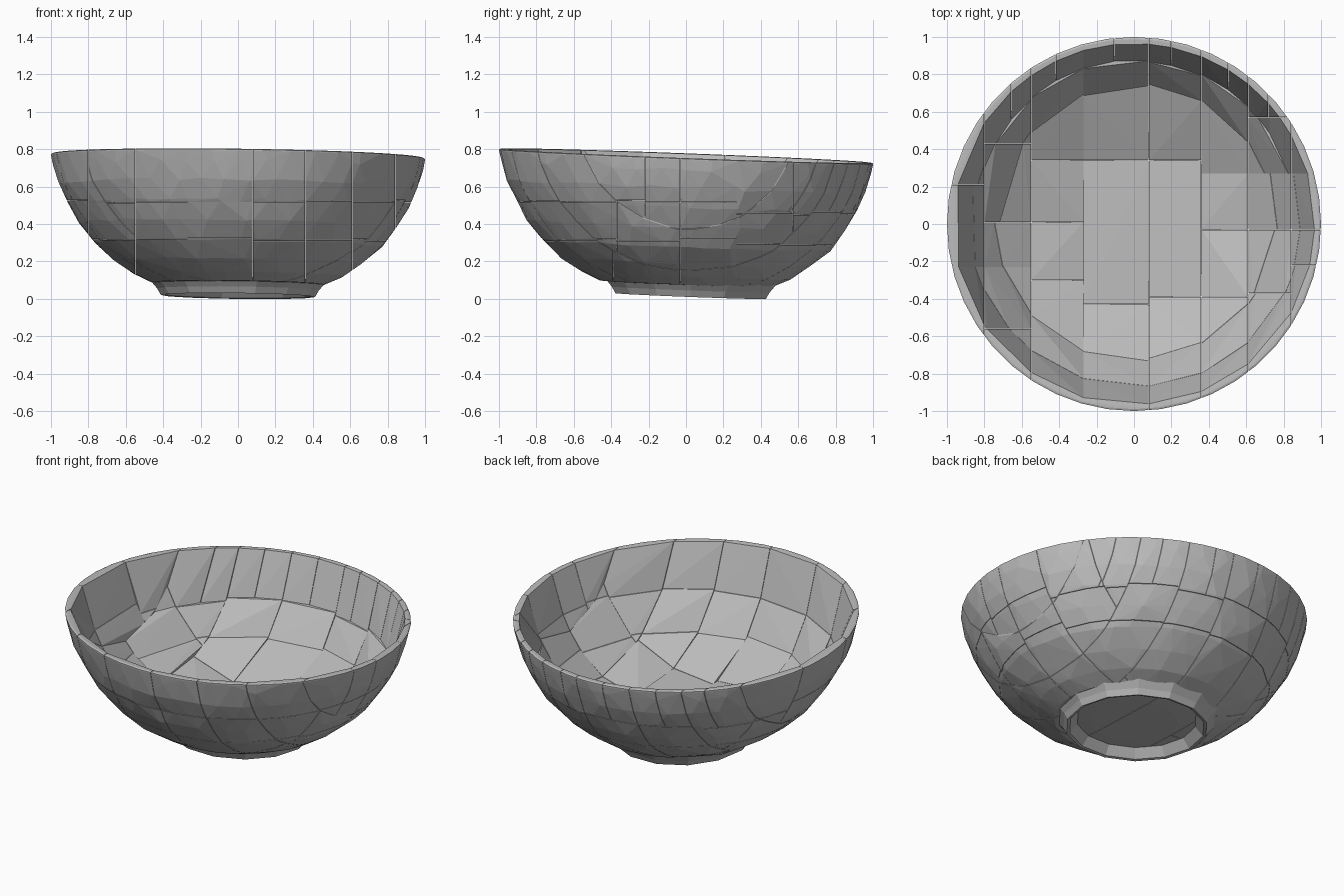
import bpy, bmesh, math, random
from mathutils import Vector

if "Cube" in bpy.data.objects:
    bpy.data.objects.remove(bpy.data.objects["Cube"])

random.seed(4)
SEG = 44          # facets around
GAP = 0.0012      # half width of the cracks

mat = bpy.data.materials.new("stone grey")
mat.diffuse_color = (0.5, 0.5, 0.5, 1)
mat.use_nodes = True
mat.node_tree.nodes["Principled BSDF"].inputs["Base Color"].default_value = mat.diffuse_color

# bowl shell from under the floor, up the outside, over the rim and down inside (r, z, chipped)
SHELL = [(0.25, 0.055, 0), (0.46, 0.066, 0), (0.56, 0.115, 1), (0.662, 0.18, 1), (0.768, 0.275, 1),
         (0.848, 0.378, 1), (0.912, 0.485, 1), (0.958, 0.59, 1), (0.986, 0.685, 1), (1.0, 0.74, 0),
         (1.0, 0.746, 0), (0.99, 0.75, 0), (0.967, 0.748, 0), (0.945, 0.66, 0), (0.915, 0.57, 0),
         (0.867, 0.46, 0), (0.80, 0.355, 0), (0.72, 0.265, 0), (0.61, 0.187, 0), (0.48, 0.132, 0),
         (0.25, 0.105, 0)]
# foot ring, closed loop (r, z)
FOOT = [(0.34, 0.07), (0.395, 0.004), (0.412, 0.0), (0.432, 0.035), (0.475, 0.085)]


def lean(v):
    """The rim and foot slope down to the back right."""
    v.co.z += -0.038 * v.co.y - 0.013 * v.co.x + 0.015


def revolve(profile, seg, closed):
    bm = bmesh.new()
    rings = []
    for row, p in enumerate(profile):
        r, z = p[0], p[1]
        chip = len(p) > 2 and p[2]
        ring = []
        for i in range(seg):
            a = 2 * math.pi * (i + (0.5 if chip and row % 2 else 0)) / seg
            rr, zz = r, z
            if chip:
                rr += random.uniform(-0.004, 0.005)
                zz += random.uniform(-0.008, 0.008)
                a += random.uniform(-0.025, 0.025)
            ring.append(bm.verts.new((rr * math.cos(a), rr * math.sin(a), zz)))
        rings.append(ring)
    for k in range(len(rings) if closed else len(rings) - 1):
        a, b = rings[k], rings[(k + 1) % len(rings)]
        for i in range(seg):
            j = (i + 1) % seg
            bm.faces.new((a[i], a[j], b[i]))
            bm.faces.new((a[j], b[j], b[i]))
    if not closed:
        bm.faces.new(list(reversed(rings[0])))
        bm.faces.new(rings[-1])
    bmesh.ops.recalc_face_normals(bm, faces=bm.faces)
    for v in bm.verts:
        lean(v)
    return bm


def slab(bm, axis, lo, hi):
    """Copy of bm kept between two planes, with the cuts capped."""
    out = bm.copy()
    for pos, sign in ((lo, -1), (hi, 1)):
        if pos is None or not out.verts:
            continue
        n, co = Vector(), Vector()
        n[axis] = sign
        co[axis] = pos - sign * GAP
        res = bmesh.ops.bisect_plane(out, geom=out.verts[:] + out.edges[:] + out.faces[:],
                                     plane_co=co, plane_no=n, dist=1e-5, clear_outer=True)
        edges = [e for e in res['geom_cut'] if isinstance(e, bmesh.types.BMEdge)
                 and e.is_valid and len(e.link_faces) == 1]
        if edges:
            bmesh.ops.holes_fill(out, edges=edges, sides=0)
    return out


def hull(points):
    """Flat-sided convex block around a set of points."""
    bm = bmesh.new()
    for p in points:
        bm.verts.new(p)
    bmesh.ops.convex_hull(bm, input=bm.verts[:])
    loose = [v for v in bm.verts if not v.link_faces]
    bmesh.ops.delete(bm, geom=loose, context='VERTS')
    bmesh.ops.recalc_face_normals(bm, faces=bm.faces)
    return bm


def spans(cuts):
    c = [None] + list(cuts) + [None]
    return list(zip(c[:-1], c[1:]))


def add_to(target, bm):
    tmp = bpy.data.meshes.new("piece")
    bm.to_mesh(tmp)
    target.from_mesh(tmp)
    bpy.data.meshes.remove(tmp)


def make_object(name, bm):
    mesh = bpy.data.meshes.new(name)
    bm.to_mesh(mesh)
    bm.free()
    mesh.materials.append(mat)
    bpy.context.collection.objects.link(bpy.data.objects.new(name, mesh))


# bowl broken into blocks: columns in x, then y, then courses in z
X_CUTS = (-0.80, -0.55, -0.27, 0.08, 0.36, 0.61, 0.84)
Y_CUTS = ([-0.23, 0.21], [-0.56, -0.23, 0.01, 0.43], [-0.30, 0.01, 0.34], [-0.43, 0.34],
          [-0.39, 0.34], [-0.39, -0.03, 0.27], [-0.37, -0.03, 0.27, 0.57], [-0.22, -0.03, 0.27])
bowl = revolve(SHELL, SEG, False)
blocks = bmesh.new()
for (x0, x1), ycuts in zip(spans(X_CUTS), Y_CUTS):
    column = slab(bowl, 0, x0, x1)
    for y0, y1 in spans(ycuts):
        stack = slab(column, 1, y0, y1)
        back = y0 is not None and y0 > 0
        low = (0.285 if back else 0.32) + random.uniform(-.012, .012)
        high = (0.46 if back else 0.525) + random.uniform(-.012, .012)
        for z0, z1 in spans((low, high)):
            course = slab(stack, 2, z0, z1)
            # the back rim course is broken into narrower blocks
            split = []
            if z1 is None and back and x0 is not None and x1 is not None:
                split = [(x0 + x1) / 2 + random.uniform(-0.03, 0.03)]
            for s0, s1 in spans(split):
                piece = slab(course, 0, s0, s1)
                if len(piece.verts) > 3:
                    block = hull([v.co.copy() for v in piece.verts])
                    add_to(blocks, block)
                    block.free()
                piece.free()
            course.free()
        stack.free()
    column.free()
bowl.free()
make_object("bowl_blocks", blocks)

# low foot ring under the bowl, slightly towards the back
foot = revolve(FOOT, 14, True)
for v in foot.verts:
    v.co.y += 0.025
make_object("foot_ring", foot)
